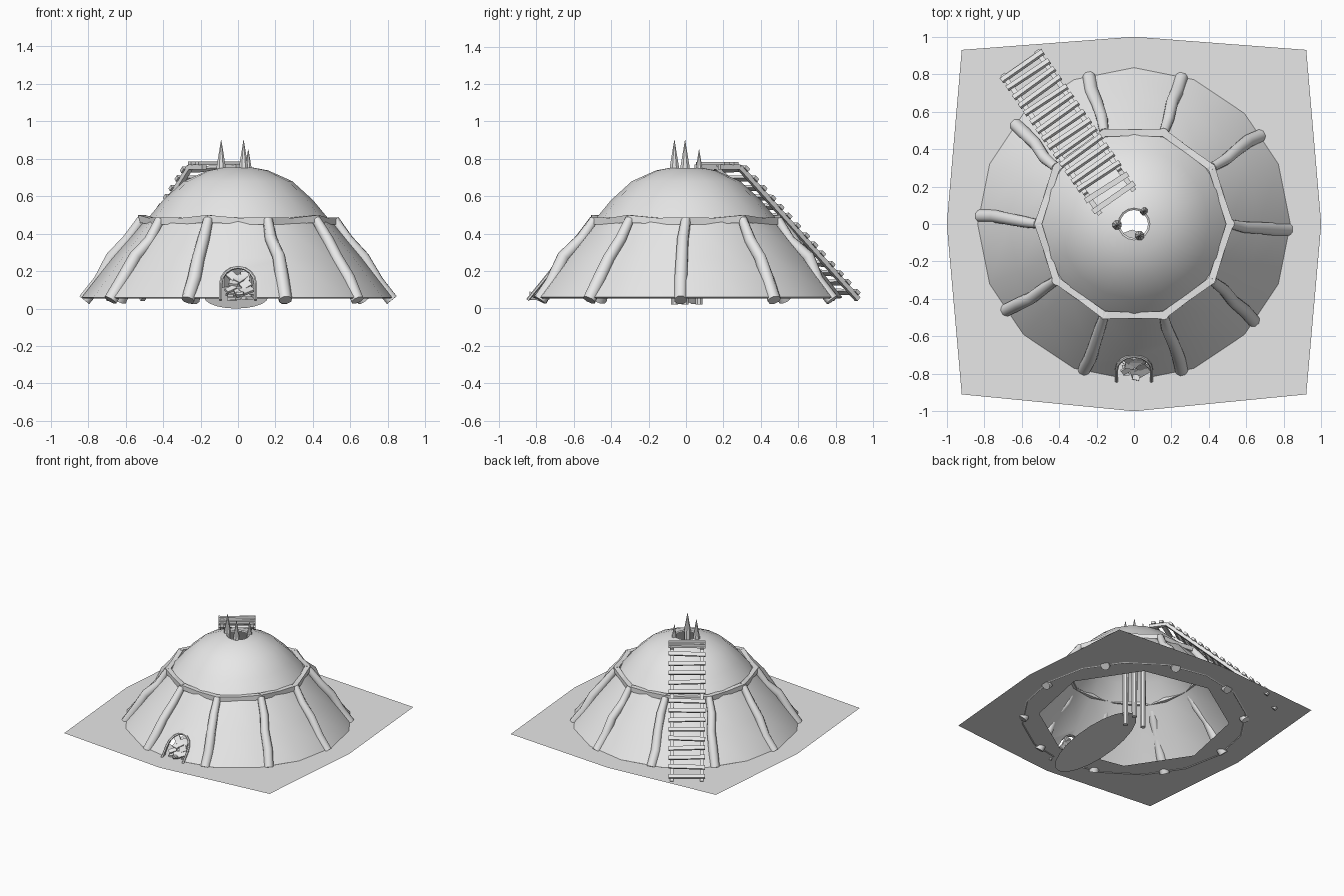
import bpy, bmesh, random
from math import sin, cos, pi, radians
from mathutils import Vector, Matrix

random.seed(4)
if "Cube" in bpy.data.objects:
    bpy.data.objects.remove(bpy.data.objects["Cube"])

grey = bpy.data.materials.new("plain_grey")
grey.use_nodes = True
grey.diffuse_color = (0.8, 0.8, 0.8, 1)
grey.node_tree.nodes["Principled BSDF"].inputs["Base Color"].default_value = (0.8, 0.8, 0.8, 1)


def finish(name, bm, smooth=None):
    bmesh.ops.recalc_face_normals(bm, faces=bm.faces)
    mesh = bpy.data.meshes.new(name)
    bm.to_mesh(mesh)
    bm.free()
    mesh.materials.append(grey)
    obj = bpy.data.objects.new(name, mesh)
    bpy.context.collection.objects.link(obj)
    if smooth:
        for o in bpy.context.selected_objects:
            o.select_set(False)
        obj.select_set(True)
        bpy.context.view_layer.objects.active = obj
        bpy.ops.object.shade_smooth_by_angle(angle=radians(smooth))
    return obj


def polar(r, degrees, z):
    a = radians(degrees)
    return Vector((r * cos(a), r * sin(a), z))


def bridge(bm, a, b):
    n = len(a)
    for i in range(n):
        bm.faces.new((a[i], a[(i + 1) % n], b[(i + 1) % n], b[i]))


def tube(name, points, radii, sides=8, up=(0, 0, 1), smooth=None):
    """Sweep a regular polygon along a path, with one radius per point."""
    pts = [Vector(p) for p in points]
    bm, rings = bmesh.new(), []
    for i, p in enumerate(pts):
        t = (pts[min(i + 1, len(pts) - 1)] - pts[max(i - 1, 0)]).normalized()
        side = t.cross(Vector(up)).normalized()
        over = side.cross(t)
        ring = []
        for k in range(sides):
            a = 2 * pi * (k + 0.5) / sides
            ring.append(bm.verts.new(p + radii[i] * (side * cos(a) + over * sin(a))))
        if rings:
            bridge(bm, rings[-1], ring)
        rings.append(ring)
    bm.faces.new(rings[0])
    bm.faces.new(rings[-1])
    return finish(name, bm, smooth)


def shell(name, profile, thickness, segments=16):
    """Revolve a profile into a closed thin shell."""
    loop = profile + [(r - thickness, z - thickness * 0.6) for r, z in reversed(profile)]
    bm = bmesh.new()
    rings = [[bm.verts.new(polar(r, 360 * k / segments, z)) for k in range(segments)]
             for r, z in loop]
    for a, b in zip(rings, rings[1:] + rings[:1]):
        bridge(bm, a, b)
    return finish(name, bm, 40)


def box(name, centre, size, rotation):
    bm = bmesh.new()
    bmesh.ops.create_cube(bm, size=1)
    m = Matrix.Translation(centre) @ rotation.to_4x4() @ Matrix.Diagonal((*size, 1))
    bmesh.ops.transform(bm, matrix=m, verts=bm.verts)
    return finish(name, bm)


# Ground sheet with an eight-sided opening under the dome
bm = bmesh.new()
outer = [(1, 0), (.92, .93), (0, 1), (-.92, .93), (-1, 0), (-.92, -.91), (0, -1), (.92, -.91)]
outer = [bm.verts.new((x, y, 0.058)) for x, y in outer]
inner = [bm.verts.new(polar(0.7, 45 * k + 11, 0.058)) for k in range(8)]
bridge(bm, outer, inner)
finish("ground_sheet", bm)

# Sloping entrance floor
bm = bmesh.new()
bmesh.ops.create_circle(bm, cap_ends=True, segments=20, radius=1)
for v in bm.verts:
    x, y = v.co.x, v.co.y
    v.co = (0.17 * x - 0.01, 0.42 * y - 0.45, 0.06 + 0.06 * y)
finish("entrance_floor", bm)

# Dome shells
roof = shell("roof_dome", [(.085, .752), (.16, .738), (.29, .68), (.40, .58), (.495, .465)], 0.01)
wall = shell("lower_wall", [(.50, .47), (.67, .27), (.835, .06)], 0.012)


# Arched doorway cut through the wall
def arch(t, y=None):
    """Point on the door outline, t from 0 (left foot) to 1 (right foot)."""
    if t < 0.25 or t > 0.75:
        x, z = (-0.093 if t < 0.25 else 0.093), 0.045 + 0.085 * min(t, 1 - t) * 4
    else:
        a = pi * (1 - (t - 0.25) * 2)
        x, z = 0.093 * cos(a), 0.13 + 0.09 * sin(a)
    return Vector((x, -0.835 + (z - 0.06) * 0.81 if y is None else y, z))


steps = [i / 16 for i in range(17)]
bm = bmesh.new()
front = [bm.verts.new(arch(t, -0.95)) for t in steps]
back = [bm.verts.new(arch(t, -0.5)) for t in steps]
bridge(bm, front, back)
bm.faces.new(front)
bm.faces.new(back)
cutter = finish("door_cutter", bm)
cutter.hide_render = True
cutter.hide_set(True)
cut = wall.modifiers.new("doorway", "BOOLEAN")
cut.operation, cut.solver, cut.object = "DIFFERENCE", "EXACT", cutter
tube("door_rim", [arch(t) for t in steps], [0.009] * 17, 6, (0, -1, 0.8))

# Broken slabs lying at and leaning in the doorway
for i in range(16):
    leaning = i < 9
    z = random.uniform(0.08, 0.18) if leaning else random.uniform(0.05, 0.08)
    y = -0.815 + (z - 0.06) * 0.81 if leaning else random.uniform(-0.84, -0.66)
    spin = Matrix.Rotation(random.uniform(-1.2, 1.2), 3, "Z")
    lean = Matrix.Rotation(random.uniform(0.5, 1.0) if leaning else random.uniform(-.15, .15), 3, "X")
    box("door_rubble", (random.uniform(-0.055, 0.055), y, z),
        (random.uniform(0.03, 0.055), random.uniform(0.05, 0.075), 0.014), lean @ spin)

# Leaning posts around the wall
feet = [-2, 35, 72, 107, 140, 177, 214, 251, 288, 321]
for k, foot in enumerate(feet):
    a, b = polar(0.822, foot, 0.045), polar(0.515, 36 * k, 0.475)
    path = [a.lerp(b, i / 4) for i in range(5)]
    for p in path[1:-1]:
        p += Vector([random.uniform(-0.01, 0.01) for _ in range(3)])
    path[2] += polar(0.01, foot, 0.01)
    tube("wall_post", path, [0.036, 0.037, 0.034, 0.032, 0.026], 8, smooth=50)

# Ring beams joining the post tops
for k in range(10):
    a, b = polar(0.515, 36 * k - 1, 0.467), polar(0.515, 36 * k + 37, 0.48)
    if k % 2:
        a.z, b.z = b.z, a.z
    mid = a.lerp(b, 0.5) + Vector((0, 0, -0.006))
    tube("ring_beam", [a, mid, b], [0.028, 0.024, 0.028], 4)

# Pointed stakes through the smoke hole
for x, y, top in ((-.09, -.005, .9), (.03, -.062, .9), (.055, .07, .85)):
    tube("roof_stake", [(x, y, z) for z in (0.02, top - 0.14, top)],
         [0.02, 0.026, 0.001], 8, (0, 1, 0), 40)

# Ladder: rails bend flat over the roof, rungs lie on top
top, bend, foot = Vector((-.09, .115, .757)), Vector((-.165, .222, .757)), Vector((-.605, .855, .05))
across = Vector((0.82, 0.57, 0)).normalized()
for side in (-0.11, 0.11):
    for a, b in ((top, bend), (bend, foot)):
        tube("ladder_rail", [a + across * side, b + across * side], [0.019] * 2, 4)


def rungs(a, b, count):
    along = (b - a).normalized()
    normal = across.cross(along)
    turn = Matrix((across, along, normal)).transposed()
    for i in range(count):
        p = a.lerp(b, (i + 0.5) / count) + normal * 0.018
        tilt = Matrix.Rotation(random.uniform(-0.04, 0.04), 3, "Z")
        box("ladder_rung", p, (0.27, 0.03, 0.018), turn @ tilt)


rungs(top, bend, 2)
rungs(bend, foot, 14)
